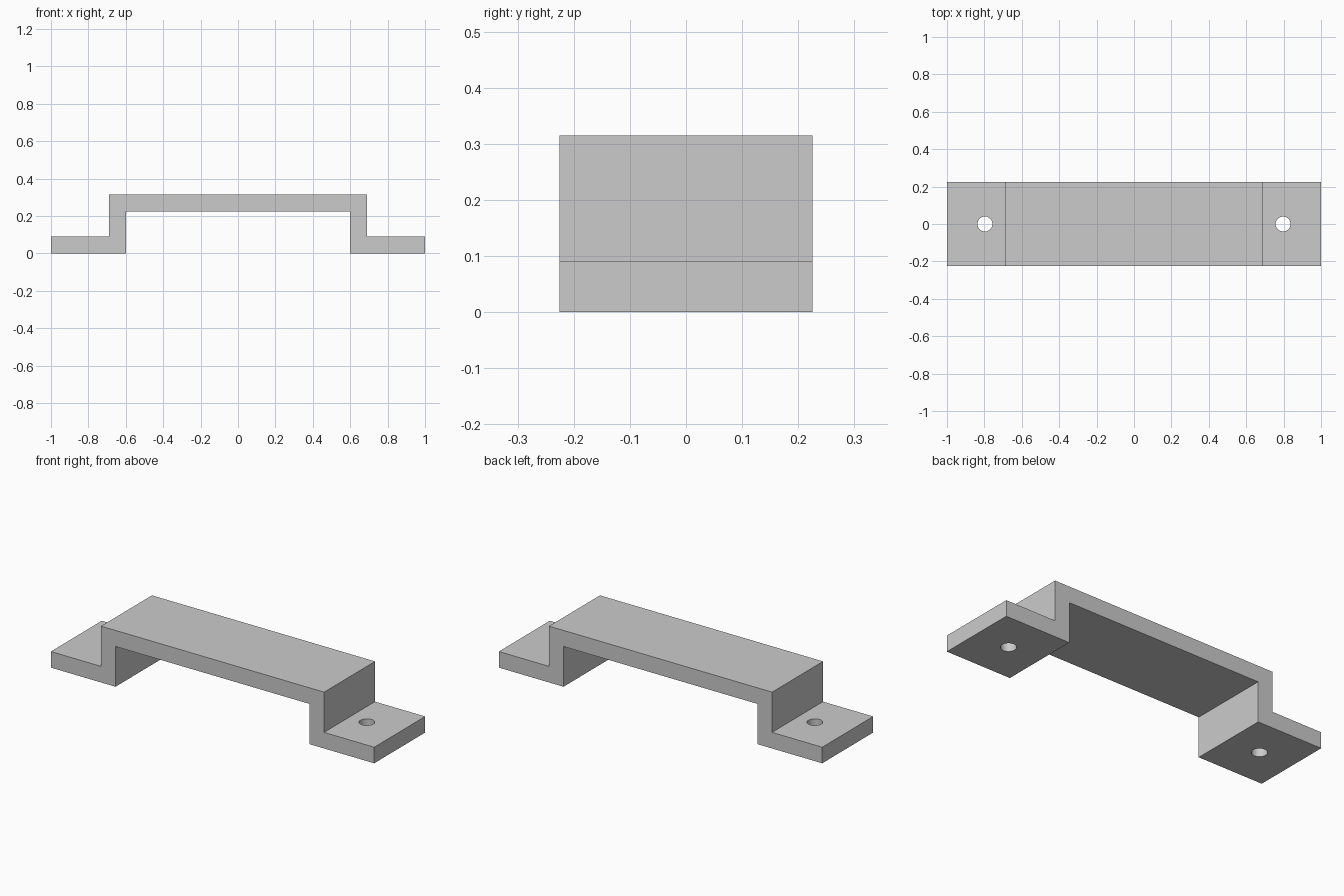
import bpy
import bmesh

cube = bpy.data.objects.get("Cube")
if cube:
    bpy.data.objects.remove(cube, do_unlink=True)

HALF_DEPTH = 0.225
HOLE_X, HOLE_RADIUS = 0.797, 0.04

# Material
grey = bpy.data.materials.new("light_grey")
grey.use_nodes = True
colour = (0.6, 0.6, 0.6, 1)
grey.diffuse_color = colour
grey.node_tree.nodes["Principled BSDF"].inputs["Base Color"].default_value = colour

# Stepped handle profile: right half, mirrored to the left
half = [(0.6, 0.225), (0.6, 0), (1, 0), (1, 0.09), (0.69, 0.09), (0.69, 0.315)]
profile = half + [(-x, z) for x, z in reversed(half)]

bm = bmesh.new()
face = bm.faces.new([bm.verts.new((x, -HALF_DEPTH, z)) for x, z in profile])
extruded = bmesh.ops.extrude_face_region(bm, geom=[face], use_keep_orig=True)
moved = [v for v in extruded["geom"] if isinstance(v, bmesh.types.BMVert)]
bmesh.ops.translate(bm, verts=moved, vec=(0, 2 * HALF_DEPTH, 0))
bmesh.ops.recalc_face_normals(bm, faces=bm.faces)
mesh = bpy.data.meshes.new("handle")
bm.to_mesh(mesh)
bm.free()
handle = bpy.data.objects.new("handle", mesh)
bpy.context.collection.objects.link(handle)
mesh.materials.append(grey)

# Screw holes through both feet
cutters = []
for side, sign in (("left", 1), ("right", -1)):
    bpy.ops.mesh.primitive_cylinder_add(
        vertices=48, radius=HOLE_RADIUS, depth=0.2,
        location=(sign * HOLE_X, 0, 0.045))
    cutter = bpy.context.object
    cutter.name = side + "_screw_hole_cutter"
    cutter.data.materials.append(grey)
    cutter.hide_render = True
    cutters.append(cutter)
    cut = handle.modifiers.new(side + "_screw_hole", "BOOLEAN")
    cut.operation = "DIFFERENCE"
    cut.solver = "EXACT"
    cut.object = cutter

# Apply the cuts, then smooth only the hole walls
bpy.ops.object.select_all(action="DESELECT")
handle.select_set(True)
bpy.context.view_layer.objects.active = handle
for name in [m.name for m in handle.modifiers]:
    bpy.ops.object.modifier_apply(modifier=name)
for cutter in cutters:
    bpy.data.objects.remove(cutter, do_unlink=True)
bpy.ops.object.shade_smooth_by_angle()
